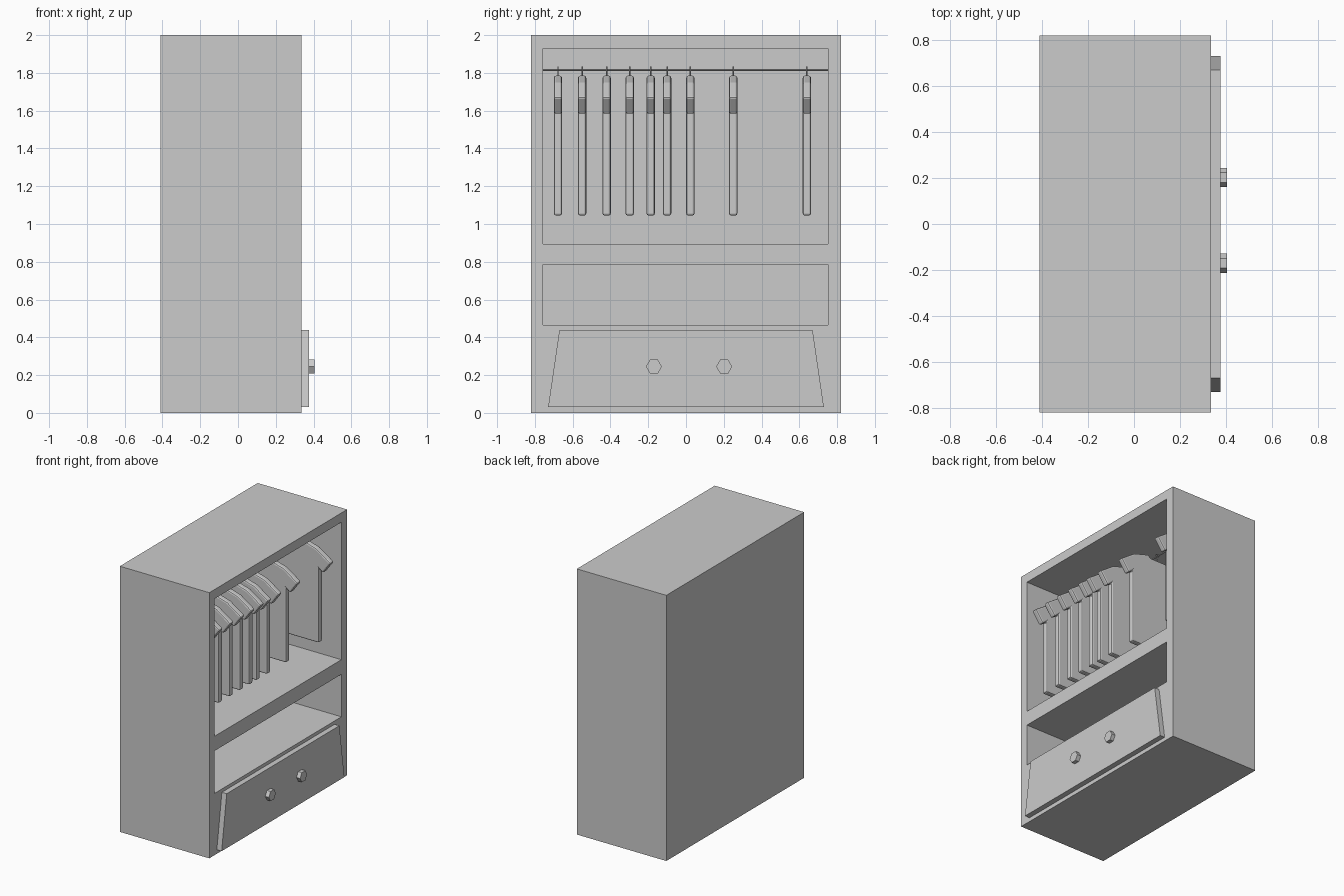
import bpy, bmesh, math
from mathutils import Matrix

if "Cube" in bpy.data.objects:
    bpy.data.objects.remove(bpy.data.objects["Cube"])

BODY = (-0.41, 0.335)      # carcass depth range
OPEN_Y = (-0.757, 0.752)   # width of both openings
BACK = -0.35               # inner back wall


def add_object(name, bm):
    bmesh.ops.recalc_face_normals(bm, faces=bm.faces[:])
    me = bpy.data.meshes.new(name)
    bm.to_mesh(me)
    bm.free()
    ob = bpy.data.objects.new(name, me)
    bpy.context.collection.objects.link(ob)
    return ob


def box(name, x, y, z):
    bm = bmesh.new()
    bmesh.ops.create_cube(bm, size=1)
    for v in bm.verts:
        v.co = [r[0] if c < 0 else r[1] for c, r in zip(v.co, (x, y, z))]
    return add_object(name, bm)


def prism(name, points, shift):
    """Extrude a flat outline of 3D points along a vector."""
    bm = bmesh.new()
    face = bm.faces.new([bm.verts.new(p) for p in points])
    ext = bmesh.ops.extrude_face_region(bm, geom=[face])
    bmesh.ops.translate(bm, vec=shift,
                        verts=[g for g in ext["geom"] if isinstance(g, bmesh.types.BMVert)])
    return add_object(name, bm)


def cylinder(name, radius, depth, sides, matrix):
    bm = bmesh.new()
    bmesh.ops.create_cone(bm, cap_ends=True, segments=sides, radius1=radius,
                          radius2=radius, depth=depth, matrix=matrix)
    return add_object(name, bm)


# carcass with two open compartments
carcass = box("cabinet_body", BODY, (-0.82, 0.82), (0, 2))
for label, z in (("hanging", (0.895, 1.93)), ("shelf", (0.465, 0.785))):
    cutter = box(label + "_cutter", (BACK, 0.6), OPEN_Y, z)
    cutter.hide_render = True
    mod = carcass.modifiers.new(label, 'BOOLEAN')
    mod.object = cutter
    mod.operation = 'DIFFERENCE'
    mod.solver = 'EXACT'
    bpy.context.view_layer.objects.active = carcass
    bpy.ops.object.modifier_apply(modifier=mod.name)
    bpy.data.objects.remove(cutter)

# tapered drawer front with two hexagonal knobs
prism("drawer_front", [(BODY[1], y, z) for y, z in
                       ((-0.73, 0.03), (0.73, 0.03), (0.67, 0.44), (-0.67, 0.44))],
      (0.04, 0, 0))
for i, y in enumerate((-0.17, 0.202)):
    cylinder(f"drawer_knob_{i + 1}", 0.042, 0.03, 6,
             Matrix.Translation((0.39, y, 0.245)) @ Matrix.Rotation(math.pi / 2, 4, 'Y'))

# hanging rail
cylinder("hanging_rail", 0.005, OPEN_Y[1] - OPEN_Y[0], 8,
         Matrix.Translation((0, sum(OPEN_Y) / 2, 1.815)) @ Matrix.Rotation(math.pi / 2, 4, 'X'))

# shirts on hooks: half outline mirrored across the middle
HALF = [(0.07, 1.765), (0.10, 1.785), (0.22, 1.75), (0.338, 1.67),
        (0.272, 1.58), (0.24, 1.605), (0.24, 1.045)]
outline = HALF + [(-x, z) for x, z in reversed(HALF)]
THICK = 0.044
for i, y in enumerate((-0.678, -0.55, -0.42, -0.298, -0.187, -0.1, 0.023, 0.25, 0.64)):
    shirt = prism(f"shirt_{i + 1}", [(x, y - THICK / 2, z) for x, z in outline],
                  (0, THICK, 0))
    bev = shirt.modifiers.new("soft_edges", 'BEVEL')
    bev.width = 0.011
    bev.segments = 2
    bev.limit_method = 'ANGLE'
    bev.angle_limit = math.radians(50)

    # wire hook curling over the rail
    cu = bpy.data.curves.new(f"hanger_hook_{i + 1}", 'CURVE')
    cu.dimensions = '3D'
    cu.bevel_depth = 0.004
    cu.bevel_resolution = 1
    cu.use_fill_caps = True
    pts = [(0, 1.75), (0, 1.785)]
    pts += [(0.016 * math.sin(a), 1.815 - 0.016 * math.cos(a))
            for a in (math.radians(d) for d in range(45, 271, 45))]
    sp = cu.splines.new('POLY')
    sp.points.add(len(pts) - 1)
    for p, (x, z) in zip(sp.points, pts):
        p.co = (x, y, z, 1)
    bpy.context.collection.objects.link(bpy.data.objects.new(cu.name, cu))
